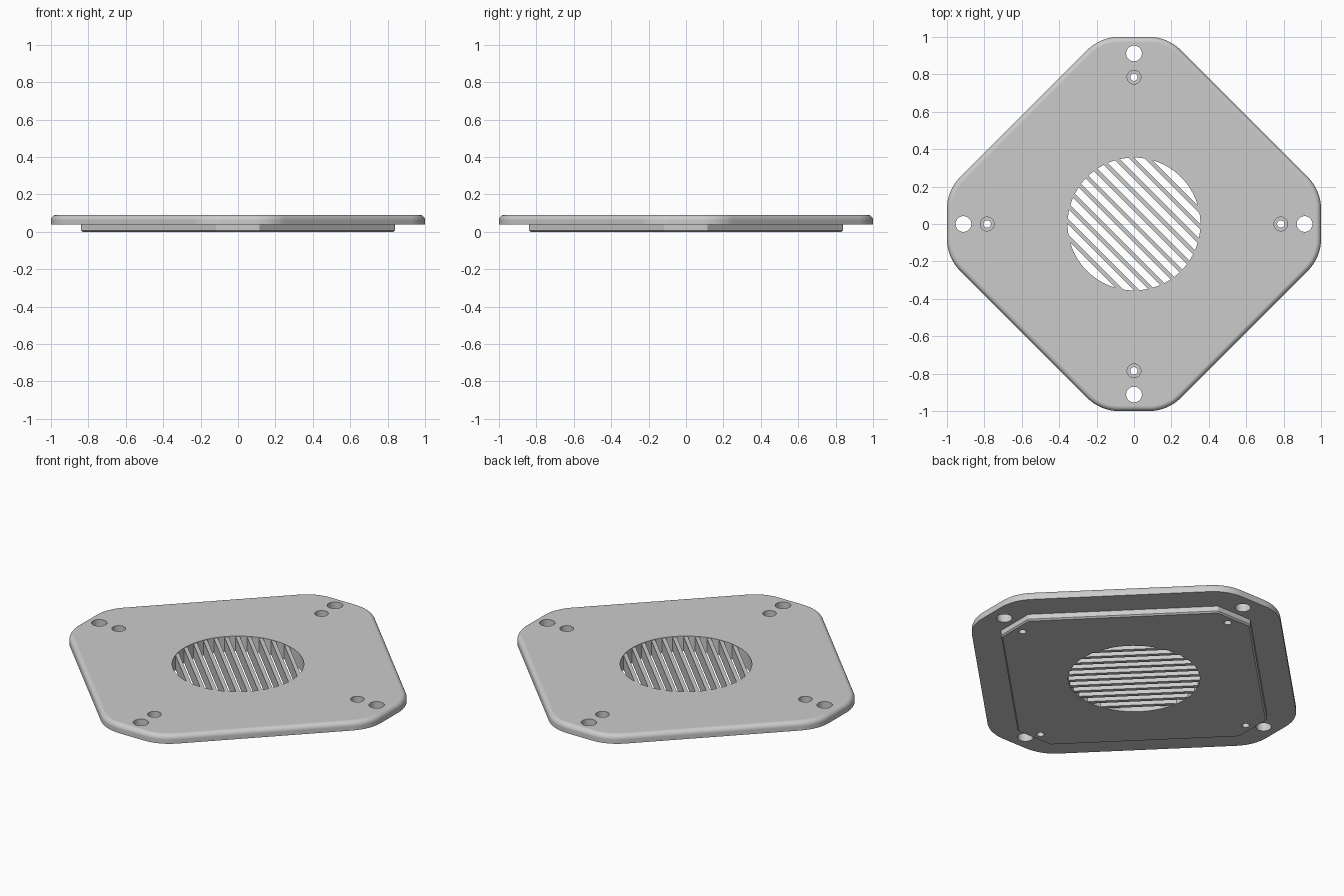
import bpy, bmesh, math
from mathutils import Vector, Matrix

cube = bpy.data.objects.get("Cube")
if cube:
    bpy.data.objects.remove(cube, do_unlink=True)

grey = bpy.data.materials.new("satin_grey")
grey.use_nodes = True
grey.diffuse_color = (0.6, 0.6, 0.6, 1)
grey.node_tree.nodes["Principled BSDF"].inputs["Base Color"].default_value = (0.6, 0.6, 0.6, 1)

TOP, LEDGE = 0.09, 0.038
VENT_R = 0.355


def make_object(name, bm):
    bmesh.ops.recalc_face_normals(bm, faces=bm.faces[:])
    mesh = bpy.data.meshes.new(name)
    bm.to_mesh(mesh)
    bm.free()
    mesh.materials.append(grey)
    obj = bpy.data.objects.new(name, mesh)
    bpy.context.collection.objects.link(obj)
    return obj


def outline(inset, radius, z, steps=8):
    """Octagon with rounded corners, moved inward by inset."""
    p = 1 - inset - radius
    q = 1.18 / math.sqrt(2) - inset - radius
    points = []
    for k in range(8):
        a = k * math.pi / 4
        near, far = (p, q) if k % 2 == 0 else (q, p)
        c, s = math.cos(a), math.sin(a)
        side = (far - near * math.cos(math.pi / 4)) / math.sin(math.pi / 4)
        centre = Vector((near * c - side * s, near * s + side * c, z))
        for i in range(steps + 1):
            t = a + math.pi / 4 * i / steps
            points.append(centre + radius * Vector((math.cos(t), math.sin(t), 0)))
    return points


# Stepped plate, lofted from the underside to the rounded top rim
rings = [(0.168, 0.012, 0), (0.16, 0.02, 0.008), (0.16, 0.02, LEDGE),
         (0, 0.24, LEDGE)]
rim = 0.028
for i in range(7):
    t = math.pi / 2 * i / 6
    d = rim * (1 - math.cos(t))
    rings.append((d, 0.24 - d, TOP - rim + rim * math.sin(t)))

bm = bmesh.new()
loops = [[bm.verts.new(p) for p in outline(*ring)] for ring in rings]
for low, high in zip(loops, loops[1:]):
    n = len(low)
    for i in range(n):
        j = (i + 1) % n
        bm.faces.new((low[i], low[j], high[j], high[i]))
bm.faces.new(loops[0][::-1])
bm.faces.new(loops[-1])
plate = make_object("stepped_plate", bm)


def bore(x, y, radius, bottom, sides=40):
    """Cut a round hole from the top down to the given height."""
    bm = bmesh.new()
    height = TOP + 0.1 - bottom
    bmesh.ops.create_cone(bm, cap_ends=True, segments=sides, radius1=radius,
                          radius2=radius, depth=height,
                          matrix=Matrix.Translation((x, y, bottom + height / 2)))
    cutter = make_object("hole_cutter", bm)
    cutter.hide_render = True
    mod = plate.modifiers.new("hole", 'BOOLEAN')
    mod.operation = 'DIFFERENCE'
    mod.solver = 'EXACT'
    mod.object = cutter
    bpy.context.view_layer.objects.active = plate
    bpy.ops.object.modifier_apply(modifier=mod.name)
    bpy.data.objects.remove(cutter, do_unlink=True)


# Vent opening, mounting holes and counterbored screw holes
bore(0, 0, VENT_R, -0.1, 96)
for x, y in ((1, 0), (0, 1), (-1, 0), (0, -1)):
    bore(0.912 * x, 0.912 * y, 0.042, -0.1)
    bore(0.785 * x, 0.785 * y, 0.037, 0.045)
    bore(0.785 * x, 0.785 * y, 0.02, -0.1)

bpy.ops.object.select_all(action='DESELECT')
plate.select_set(True)
bpy.context.view_layer.objects.active = plate
bpy.ops.object.shade_smooth_by_angle(angle=math.radians(30))
weighted = plate.modifiers.new("flat_faces", 'WEIGHTED_NORMAL')
weighted.keep_sharp = True

# Diagonal vent slats, each as long as the opening at its position
COUNT, PITCH, THICK = 11, 0.06, 0.022
bm = bmesh.new()
turn = Matrix.Rotation(math.radians(-45), 4, 'Z')
low, high = 0.003, TOP - 0.003
for i in range(COUNT):
    d = (i - (COUNT - 1) / 2) * PITCH
    inner = max(abs(d) - THICK / 2, 0)
    length = 2 * math.sqrt(VENT_R ** 2 - inner ** 2) + 0.01
    place = (turn @ Matrix.Translation((0, d, (low + high) / 2))
             @ Matrix.Diagonal((length, THICK, high - low, 1)))
    bmesh.ops.create_cube(bm, size=1, matrix=place)
make_object("vent_slats", bm)
